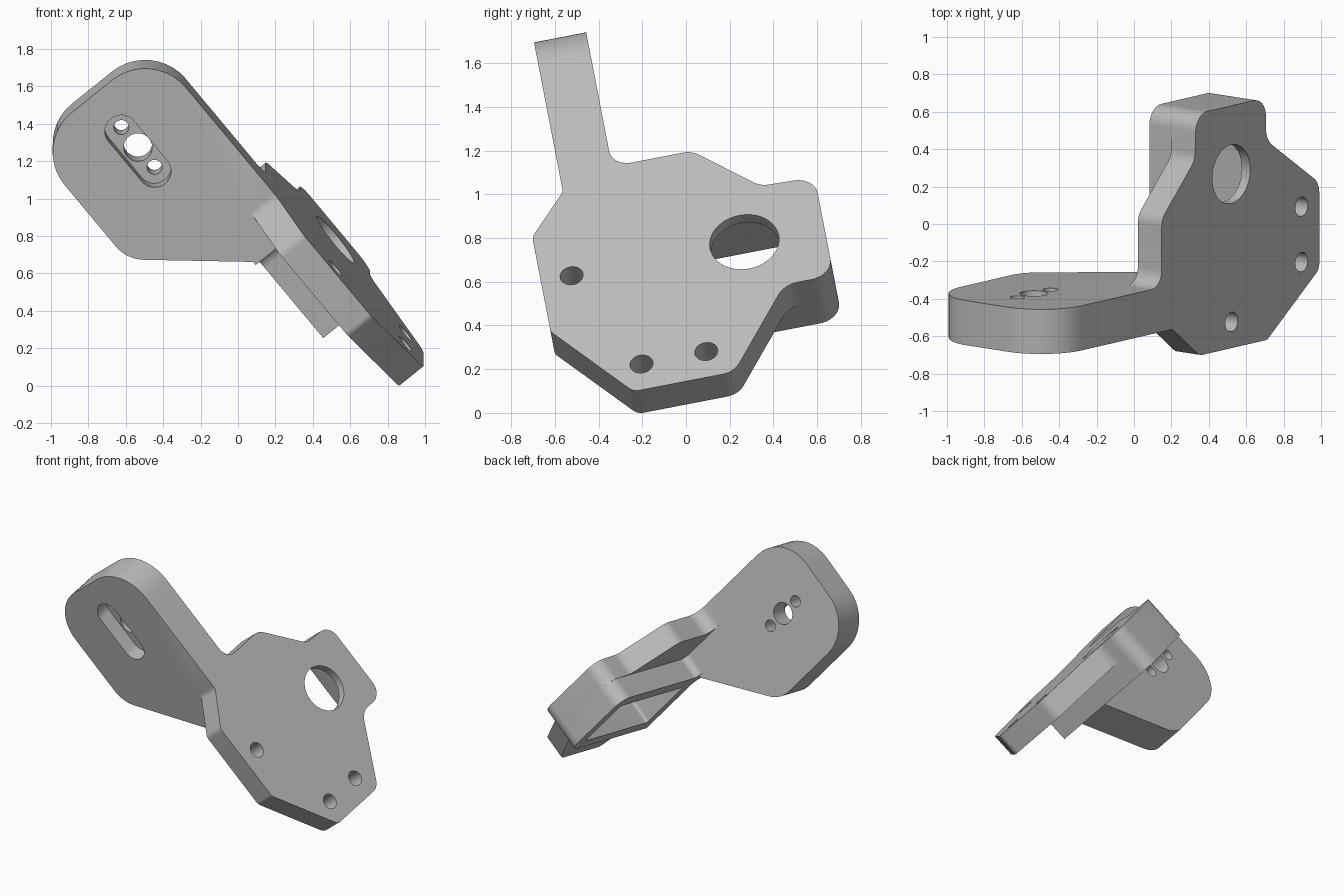
import bpy, bmesh, math
from mathutils import Matrix, Vector

old = bpy.data.objects.get("Cube")
if old:
    bpy.data.objects.remove(old, do_unlink=True)

# One material for the whole part
grey = bpy.data.materials.new("plain_grey")
grey.use_nodes = True
colour = (0.5, 0.5, 0.5, 1)
grey.diffuse_color = colour
grey.node_tree.nodes["Principled BSDF"].inputs["Base Color"].default_value = colour


def rounded(corners, steps=10):
    """Closed outline from (a, b, radius) corners, each radius turned into an arc."""
    out = []
    for i, (a, b, r) in enumerate(corners):
        p = Vector((a, b))
        if r == 0:
            out.append(p)
            continue
        d1 = (Vector(corners[i - 1][:2]) - p).normalized()
        d2 = (Vector(corners[(i + 1) % len(corners)][:2]) - p).normalized()
        half = d1.angle(d2) / 2
        start, end = p + d1 * r / math.tan(half), p + d2 * r / math.tan(half)
        centre = p + (d1 + d2).normalized() * r / math.sin(half)
        s, e = start - centre, end - centre
        sweep = s.angle_signed(e)
        for k in range(steps + 1):
            out.append(centre + Matrix.Rotation(-sweep * k / steps, 2) @ s)
    return out


def circle(a, b, r, n=40):
    return [Vector((a + r * math.cos(k * math.tau / n), b + r * math.sin(k * math.tau / n)))
            for k in range(n)]


def slab(name, outline, low, high, sideways=False):
    """Extrude an outline along local z, or along local y when sideways."""
    def place(p, h):
        return (p.x, h, p.y) if sideways else (p.x, p.y, h)
    bm = bmesh.new()
    face = bm.faces.new([bm.verts.new(place(p, low)) for p in outline])
    top = bmesh.ops.extrude_face_region(bm, geom=[face])
    verts = [v for v in top["geom"] if isinstance(v, bmesh.types.BMVert)]
    shift = (0, high - low, 0) if sideways else (0, 0, high - low)
    bmesh.ops.translate(bm, verts=verts, vec=shift)
    bmesh.ops.recalc_face_normals(bm, faces=bm.faces)
    mesh = bpy.data.meshes.new(name)
    bm.to_mesh(mesh)
    bm.free()
    mesh.materials.append(grey)
    obj = bpy.data.objects.new(name, mesh)
    bpy.context.collection.objects.link(obj)
    return obj


def combine(target, other, operation):
    mod = target.modifiers.new(operation.lower(), "BOOLEAN")
    mod.operation, mod.solver, mod.object = operation, "EXACT", other
    bpy.context.view_layer.objects.active = target
    bpy.ops.object.modifier_apply(modifier=mod.name)
    bpy.data.objects.remove(other, do_unlink=True)


# Local frame: x runs down the mounting plate, y across it, z out of its face
FRONT, BACK = -0.363, -0.12        # arm faces
FACE, UNDER, BASE = 0.858, 0.693, 0.535   # plate face, plate underside, block underside

# Upright arm with rounded end
bracket = slab("bracket", rounded([
    (-1.765, 0.02, 0.28), (-0.96, 0.02, 0.2), (-0.5, 0.56, 0),
    (-0.5, FACE, 0), (-1.765, FACE, 0.28)]), FRONT, BACK, sideways=True)

# Mounting plate
plate = slab("mounting_plate", rounded([
    (0.52, -0.22, 0.06), (0.52, 0.25, 0.1), (0.07, 0.55, 0.12), (0.07, 0.78, 0.1),
    (-0.52, 0.78, 0.1), (-0.53, 0.53, 0.1), (-0.81, 0.25, 0.1), (-0.81, BACK, 0.09),
    (-1.0, BACK, 0), (-1.0, FRONT, 0), (-0.718, FRONT, 0.06), (-0.49, -0.54, 0.07),
    (0.08, -0.54, 0.05)]), UNDER, FACE)

# Thick block behind the plate
block = slab("rear_block", rounded([
    (-0.6, FRONT, 0), (-0.5, FRONT, 0), (-0.5, -0.14, 0.08), (0.07, -0.14, 0),
    (0.07, 0.78, 0.1), (-0.52, 0.78, 0.1), (-0.52, BACK, 0.05), (-0.6, BACK, 0)]),
    BASE, UNDER + 0.02)

combine(bracket, plate, "UNION")
combine(bracket, block, "UNION")

# Pocket in the block, open underneath
pocket = slab("pocket_cutter", rounded([
    (-0.42, -0.05, 0.02), (-0.42, 0.69, 0.02), (-0.02, 0.69, 0.02), (-0.02, -0.05, 0.02)]),
    BASE - 0.1, 0.8)
combine(bracket, pocket, "DIFFERENCE")

# Holes through the plate
for v, u, r in [(-0.223, 0.408, 0.16), (0.37, 0.142, 0.053),
                (0.37, -0.16, 0.053), (-0.221, -0.397, 0.053)]:
    combine(bracket, slab("hole_cutter", circle(v, u, r), BASE + 0.05, 1), "DIFFERENCE")

# Recessed slot and holes in the arm
mid, level, reach = -1.378, 0.44, 0.14
w = 0.088
slot = slab("slot_cutter", rounded([
    (mid - reach - w, level - w, w * 0.999), (mid + reach + w, level - w, w * 0.999),
    (mid + reach + w, level + w, w * 0.999), (mid - reach - w, level + w, w * 0.999)]),
    FRONT - 0.1, FRONT + 0.11, sideways=True)
combine(bracket, slot, "DIFFERENCE")
for offset, r in [(-reach, 0.04), (0, 0.076), (reach, 0.04)]:
    hole = slab("arm_hole_cutter", circle(mid + offset, level, r), -0.6, 0.1, sideways=True)
    combine(bracket, hole, "DIFFERENCE")

# Tilt the bracket into its resting pose
tilt, lean = math.radians(39.3), math.asin(0.19)
across = Vector((0, math.cos(lean), math.sin(lean)))
rise = Vector((0, -math.sin(lean), math.cos(lean)))
side = Vector((1, 0, 0))
down = side * math.sin(tilt) - rise * math.cos(tilt)
out = side * math.cos(tilt) + rise * math.sin(tilt)
bracket.data.transform(Matrix((down, across, out)).transposed().to_4x4())

# Centre it and stand it on the ground
pts = [v.co for v in bracket.data.vertices]
mids = [(min(p[i] for p in pts) + max(p[i] for p in pts)) / 2 for i in range(2)]
floor = min(p.z for p in pts)
bracket.data.transform(Matrix.Translation((-mids[0], -mids[1], -floor)))

bpy.ops.object.select_all(action="DESELECT")
bracket.select_set(True)
bpy.context.view_layer.objects.active = bracket
bpy.ops.object.shade_smooth_by_angle(angle=math.radians(25))
